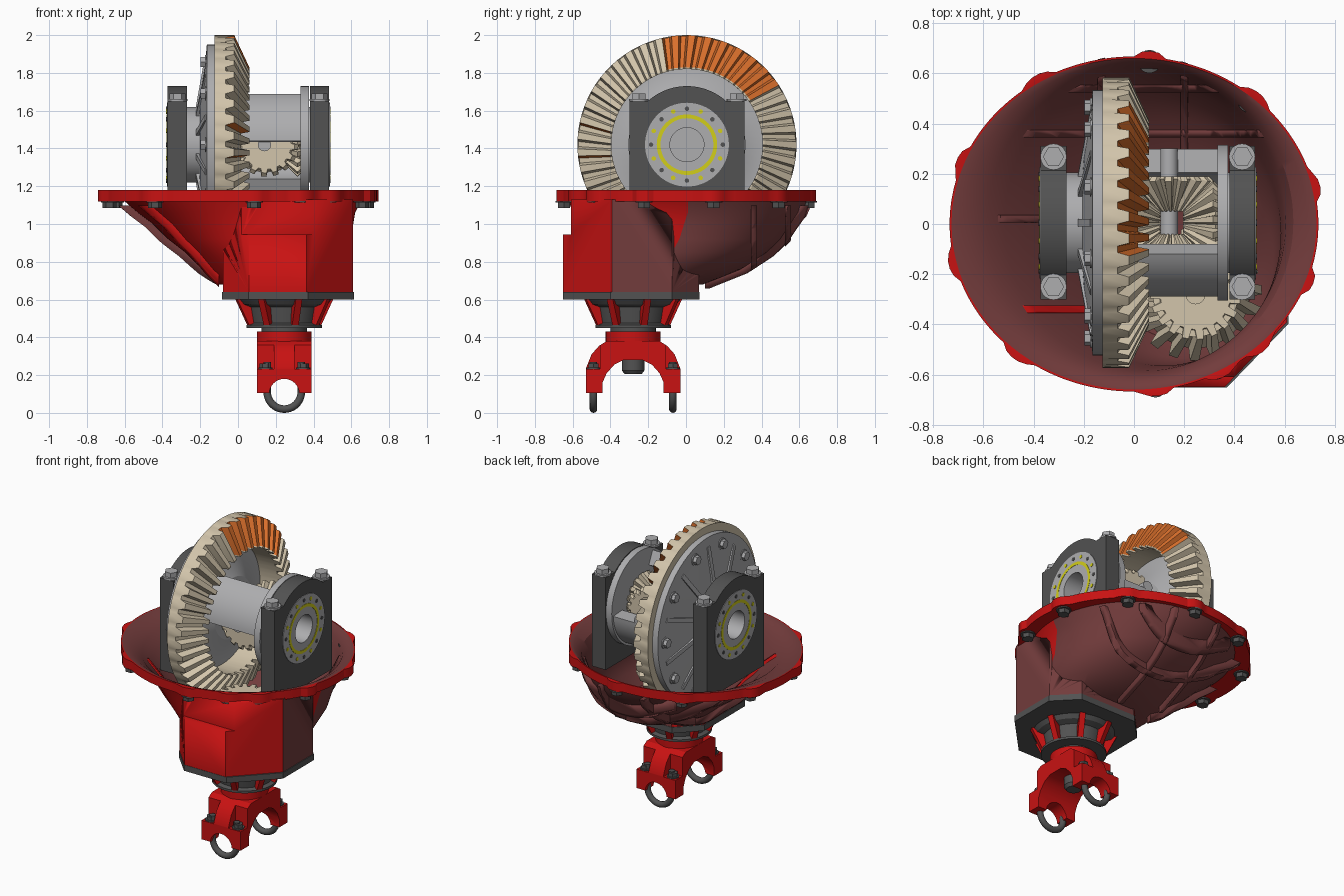
import bpy, bmesh
from math import sin, cos, pi, radians, degrees, sqrt, atan2
from mathutils import Matrix, Vector

if "Cube" in bpy.data.objects:
    bpy.data.objects.remove(bpy.data.objects["Cube"])

def material(name, r, g, b):
    m = bpy.data.materials.new(name)
    m.diffuse_color = (r, g, b, 1)
    m.use_nodes = True
    m.node_tree.nodes["Principled BSDF"].inputs["Base Color"].default_value = m.diffuse_color
    return m

RED = material("red", .58, .006, .006)
BROWN = material("brown_red", .17, .045, .045)
TAN = material("tan", .65, .56, .41)
ORANGE = material("orange", .7, .16, .025)
DARK = material("dark_grey", .085, .085, .085)
LIGHT = material("light_grey", .42, .42, .43)
YELLOW = material("yellow", .65, .62, .01)

def loft(name, rings, mat, wrap=False, M=None, angle=30):
    n, k = len(rings[0]), len(rings)
    verts = [Vector(p) for r in rings for p in r]
    if M:
        verts = [M @ v for v in verts]
    faces = [(i*n + j, i*n + (j+1) % n, (i+1) % k*n + (j+1) % n, (i+1) % k*n + j)
             for i in range(k if wrap else k-1) for j in range(n)]
    if not wrap:
        faces += [tuple(range(n)), tuple(range((k-1)*n, k*n))]
    me = bpy.data.meshes.new(name)
    me.from_pydata(verts, [], faces)
    bm = bmesh.new()
    bm.from_mesh(me)
    bmesh.ops.recalc_face_normals(bm, faces=bm.faces)
    bm.to_mesh(me)
    bm.free()
    me.materials.append(mat)
    ob = bpy.data.objects.new(name, me)
    bpy.context.collection.objects.link(ob)
    smooth(ob, angle)
    return ob

def activate(ob):
    bpy.ops.object.select_all(action='DESELECT')
    ob.select_set(True)
    bpy.context.view_layer.objects.active = ob

def smooth(ob, angle=30):
    activate(ob)
    bpy.ops.object.shade_smooth_by_angle(angle=radians(angle))

def prism(name, pts, axis, a, b, mat):
    put = {'x': lambda u, v, w: (w, u, v), 'y': lambda u, v, w: (u, w, v), 'z': lambda u, v, w: (u, v, w)}[axis]
    return loft(name, [[put(u, v, w) for u, v in pts] for w in (a, b)], mat)

def rect(u0, v0, u1, v1):
    return [(u0, v0), (u1, v0), (u1, v1), (u0, v1)]

def circle(r, z, n):
    return [(r*cos(2*pi*j/n), r*sin(2*pi*j/n), z) for j in range(n)]

def aim(c, d):
    return Matrix.Translation(c) @ Vector(d).to_track_quat('Z', 'Y').to_matrix().to_4x4()

def lathe(name, prof, mat, c=(0, 0, 0), d=(0, 0, 1), n=64, wrap=False):
    return loft(name, [circle(r, z, n) for r, z in prof], mat, wrap, aim(c, d))

def cyl(name, c, r, h, mat, d=(0, 0, 1), n=32):
    return lathe(name, [(r, 0), (r, h)], mat, c, d, n)

def bolt(name, c, r, d=(0, 0, 1), mat=DARK):
    cyl(name + "_washer", c, r*1.25, r*.25, mat, d, 20)
    cyl(name, Vector(c) + Vector(d)*r*.25, r, r*.75, mat, d, 6)

def boolean(ob, cutter, op='DIFFERENCE', drop=False):
    m = ob.modifiers.new("cut", 'BOOLEAN')
    m.operation, m.object = op, cutter
    activate(ob)
    bpy.ops.object.modifier_apply(modifier="cut")
    if drop:
        bpy.data.objects.remove(cutter)

def gear(name, tip, root, teeth, mat, M=None, wrap=False, twist=0):
    rings = []
    for i in range(len(tip)):
        ring = []
        for j in range(teeth*4):
            r, z = (tip if j % 4 < 2 else root)[i]
            width = (.0, .42, .56, .86)[j % 4]
            a = 2*pi*(j//4 + width)/teeth + (twist if i >= len(tip)//2 + 1 else 0)
            ring.append((r*cos(a), r*sin(a), z))
        rings.append(ring)
    return loft(name, rings, mat, wrap, M, 20)

# Bowl levels: z, x range, y range
LEVELS = [(1.12, -.6, .65, -.62, .64), (1.06, -.53, .62, -.6, .62), (1.0, -.45, .61, -.59, .57),
          (.92, -.37, .6, -.58, .51), (.85, -.28, .6, -.58, .43), (.76, -.19, .57, -.55, .29), (.68, -.1, .5, -.48, .09)]
BOLTS = [85, 121, 158, 194, 231, 277, 298, 313, 340, 13, 49]

def oval(z, x0, x1, y0, y1, bump=0):
    out = []
    for j in range(144):
        a = 2*pi*j/144
        k = 1
        for b in BOLTS:
            d = (degrees(a) - b + 180) % 360 - 180
            if bump and abs(d) < 5:
                k = 1 + bump*sqrt(1 - (d/5)**2)
        out.append(((x0+x1)/2 + (x1-x0)/2*cos(a)*k, (y0+y1)/2 + (y1-y0)/2*sin(a)*k, z))
    return out

def bowl_solid(name, g, top=()):
    return loft(name, list(top) + [oval(z - g*.6, x0-g, x1+min(g, 0), y0-min(g, 0), y1+g)
                                   for z, x0, x1, y0, y1 in LEVELS], BROWN)

# Flange and bowl as one closed shell, red outside, brown inside and at the back
E = (-.735, .735, -.668, .668)
rim = [oval(1.18, *E, .035), oval(1.12, *E, .035)]
lining = [oval(z + .015, x0+.015, x1-.015, y0+.015, y1-.015) for z, x0, x1, y0, y1 in LEVELS]
rings = (rim + [oval(*l) for l in LEVELS] + [oval(.68, .199, .201, -.201, -.199), oval(.695, .199, .201, -.201, -.199)]
         + lining[::-1] + [oval(1.17, -.67, .69, -.635, .65), oval(1.18, -.727, .727, -.66, .66)])
bowl = loft("housing_bowl", rings, RED, wrap=True)
bowl.data.materials.append(BROWN)
for p in bowl.data.polygons:
    i, j = divmod(p.index, 144)
    if 9 <= i < len(rings)-1 or (2 <= i < 9 and j < 72):
        p.material_index = 1
for b in BOLTS:
    a = radians(b)
    bolt("flange_bolt", (.7*cos(a), .65*sin(a), 1.122), .037, (0, 0, -1))

# Pinion housing, hollowed by the bowl, chamfered most under the flange edge
solid = bowl_solid("bowl_cutter", -.002, [oval(1.25, -.62, .65, -.62, .64)])
cx, cy = .265, -.29
def octagon(w, h, k, kf):
    return [(cx+u, cy+v) for u, v in [(w, -h*kf), (w, h*k), (w*k, h), (-w*k, h), (-w, h*k), (-w, -h*k), (-w*k, -h), (w*kf, -h)]]
well = prism("pinion_housing", octagon(.345, .36, .6, .28), 'z', .64, 1.13, RED)
boolean(well, prism("notch_cutter", rect(.0, -.7, .6, -.61), 'z', .945, 1.2, RED), drop=True)
boolean(well, solid, drop=True)
well.data.materials.append(BROWN)
for p in well.data.polygons:
    if p.center.y > -.35 and p.normal.y > -.3 and p.normal.x > -.3:
        p.material_index = 1
prism("pinion_housing_base", octagon(.35, .362, .6, .3), 'z', .6, .64, DARK)

# Stiffening ribs that follow the bowl
outer, inner = bowl_solid("rib_outer", .035), bowl_solid("rib_inner", -.025, [oval(1.25, -.59, .64, -.6, .62)])
for axis, t, lo, hi, mat in [('y', .54, -.3, .4, BROWN), ('y', .36, -.7, .7, BROWN), ('y', .02, -.7, -.1, BROWN),
                             ('y', -.34, -.7, -.1, RED), ('x', -.13, .1, .7, BROWN), ('x', .2, .1, .7, BROWN)]:
    rib = prism("bowl_rib", rect(lo, .5, hi, 1.12), axis, t-.015, t+.015, mat)
    boolean(rib, outer, 'INTERSECT')
    boolean(rib, inner)
for c in (outer, inner):
    bpy.data.objects.remove(c)

# Pinion retainer, webs and neck
px, py = .245, -.28
lathe("pinion_retainer", [(.25, .6), (.23, .575), (.19, .56), (.175, .475), (.2, .465), (.2, .45), (.12, .45), (.12, .42)],
      DARK, (px, py, 0))
for k in range(8):
    web = prism("retainer_web", [(.1, .6), (.265, .6), (.2, .465), (.1, .465)], 'y', -.018, .018, RED)
    web.matrix_world = Matrix.Translation((px, py, 0)) @ Matrix.Rotation(k*pi/4 + .3, 4, 'Z')

# Yoke with U-bolts
cyl("yoke_hub", (px, py, .35), .145, .08, RED, n=48)
half = [(.14, .38), (.18, .355), (.22, .31), (.25, .235), (.25, .105), (.162, .105), (.162, .16), (.14, .21), (.1, .255), (.05, .28)]
yoke = prism("yoke", [(py+u, v) for u, v in half] + [(py-u, v) for u, v in reversed(half)], 'x', px-.145, px+.145, RED)
boolean(yoke, cyl("saddle_cutter", (px, -.7, .1), .08, .8, RED, (0, 1, 0)), drop=True)
for y in (py-.21, py+.21):
    for s in (-1, 1):
        boolean(yoke, prism("nut_seat_cutter", rect(px+s*.055, y-.035 - (y < py)*.05, px+s*.2, y+.035 + (y > py)*.05),
                            'z', .232, .5, RED), drop=True)
        bolt("u_bolt_nut", (px+s*.1, y, .232), .03)
    pts = [(px-.09, .27)] + [(px-.09*cos(pi*i/20), .11-.09*sin(pi*i/20)) for i in range(21)] + [(px+.09, .27)]
    cu = bpy.data.curves.new("u_bolt", 'CURVE')
    cu.dimensions, cu.bevel_depth, cu.bevel_resolution, cu.use_fill_caps = '3D', .02, 4, True
    sp = cu.splines.new('POLY')
    sp.points.add(len(pts)-1)
    for q, (x, z) in zip(sp.points, pts):
        q.co = (x, y, z, 1)
    cu.materials.append(DARK)
    bpy.context.collection.objects.link(bpy.data.objects.new("u_bolt", cu))
smooth(yoke)
lathe("pinion_nut", [(.06, .28), (.06, .225), (.045, .205)], DARK, (px, py, 0), n=24)

# Pinion gear
gear("pinion_gear", [(.24, .8), (.265, .84), (.18, 1.01)], [(.2, .8), (.215, .82), (.14, 1.01)], 19, TAN,
     Matrix.Translation((px, py, 0)), twist=.12)
lathe("pinion_head", [(.17, .98), (.17, 1.0), (.04, 1.0), (.04, 1.02)], TAN, (px, py, 0))
cyl("pinion_shaft", (px, py, .45), .12, .4, LIGHT)

# Ring gear with an orange contact patch
AY, AZ = .005, 1.42
AX = Matrix.Translation((0, AY, AZ)) @ Matrix.Rotation(pi/2, 4, 'Y')
N = 41
ring = gear("ring_gear", [(.4, -.125), (.58, -.125), (.58, -.02), (.41, .06), (.4, .06)],
            [(.4, -.125), (.58, -.125), (.575, -.065), (.41, .015), (.4, .015)], N, TAN, AX, True, .035)
ring.data.materials.append(ORANGE)
for j in range(N*4):
    a = (j//4)*360/N
    if 115 < a < 187 or (j % 4 == 1 and j//4 in (29, 31)):
        ring.data.polygons[2*N*4 + j].material_index = 1

# Differential carrier: disc, webs, bolts, cage
C, X = (0, AY, AZ), (1, 0, 0)
lathe("carrier_disc", [(.09, -.29), (.2, -.26), (.2, -.205), (.27, -.2), (.42, -.175), (.53, -.165), (.53, -.12),
                       (.4, -.12), (.3, -.1), (.2, -.04), (.09, -.04)], LIGHT, C, X, wrap=True)
for k in range(10):
    t = 2*pi*k/10
    web = prism("carrier_web", [(-.225, .19), (-.175, .47), (-.15, .47), (-.15, .19)], 'y', -.015, .015, LIGHT)
    web.matrix_world = Matrix.Translation(C) @ Matrix.Rotation(t, 4, 'X')
    t += pi/10
    bolt("carrier_bolt", (-.168, AY + .46*sin(t), AZ + .46*cos(t)), .03, (-1, 0, 0), LIGHT)
for lo in (115, -65):
    arc = [radians(lo + 61*i/14) for i in range(15)]
    pts = [(AY+.295*cos(a), AZ+.295*sin(a)) for a in arc] + [(AY+.2*cos(a), AZ+.2*sin(a)) for a in reversed(arc)]
    prism("carrier_arm", pts, 'x', -.1, .34, LIGHT)
lathe("carrier_end_plate", [(.09, .332), (.31, .332), (.31, .375), (.09, .375)], LIGHT, C, X, wrap=True)

# Differential gears and cross pin
G = Vector((.15, AY, AZ))
for d, name in [((1, 0, 0), "side_gear"), ((-1, 0, 0), "side_gear"), ((0, 1, 0), "spider_gear"), ((0, -1, 0), "spider_gear")]:
    gear(name, [(.15, -.185), (.17, -.165), (.05, -.045)], [(.13, -.185), (.14, -.175), (.034, -.05)], 16, TAN,
         aim(G, -Vector(d)))
cyl("cross_pin", (.14, -.21, AZ), .035, .51, LIGHT, (0, 1, 0))

# Bearing caps with bearings on both sides
for x0, x1, d in [(-.27, -.372, -1), (.38, .482, 1)]:
    t0 = atan2(.23, .208)
    dome = [(AY + .31*cos(t0 + (pi-2*t0)*i/24), AZ + .31*sin(t0 + (pi-2*t0)*i/24)) for i in range(25)]
    cap = prism("bearing_cap", [(-.3, 1.03), (.31, 1.03), (.31, 1.65)] + dome + [(-.3, 1.65)], 'x', x0, x1, DARK)
    D = (d, 0, 0)
    boolean(cap, cyl("bore_cutter", (x0-d*.1, AY, AZ), .2, .4, DARK, D, 64), drop=True)
    smooth(cap)
    e = abs(x1)
    lathe("bearing", [(.09, e-.15), (.2, e-.15), (.2, e+.001), (.222, e+.001), (.222, e+.005), (.09, e+.005)],
          LIGHT, C, D, wrap=True)
    cyl("axle_bore_end", (x1-d*.14, AY, AZ), .092, .01, LIGHT, D)
    lathe("bearing_seal", [(.14, e), (.14, e+.007), (.16, e+.007), (.16, e)], YELLOW, C, D, wrap=True)
    for k in range(16):
        t = 2*pi*k/16
        cyl("bearing_pin", (x1+d*.003, AY+.19*cos(t), AZ+.19*sin(t)), .012, .005, YELLOW if k % 2 else DARK, D, 12)
    for y in (-.25, .268):
        bolt("cap_bolt", ((x0+x1)/2, y, 1.65), .042, mat=LIGHT)
